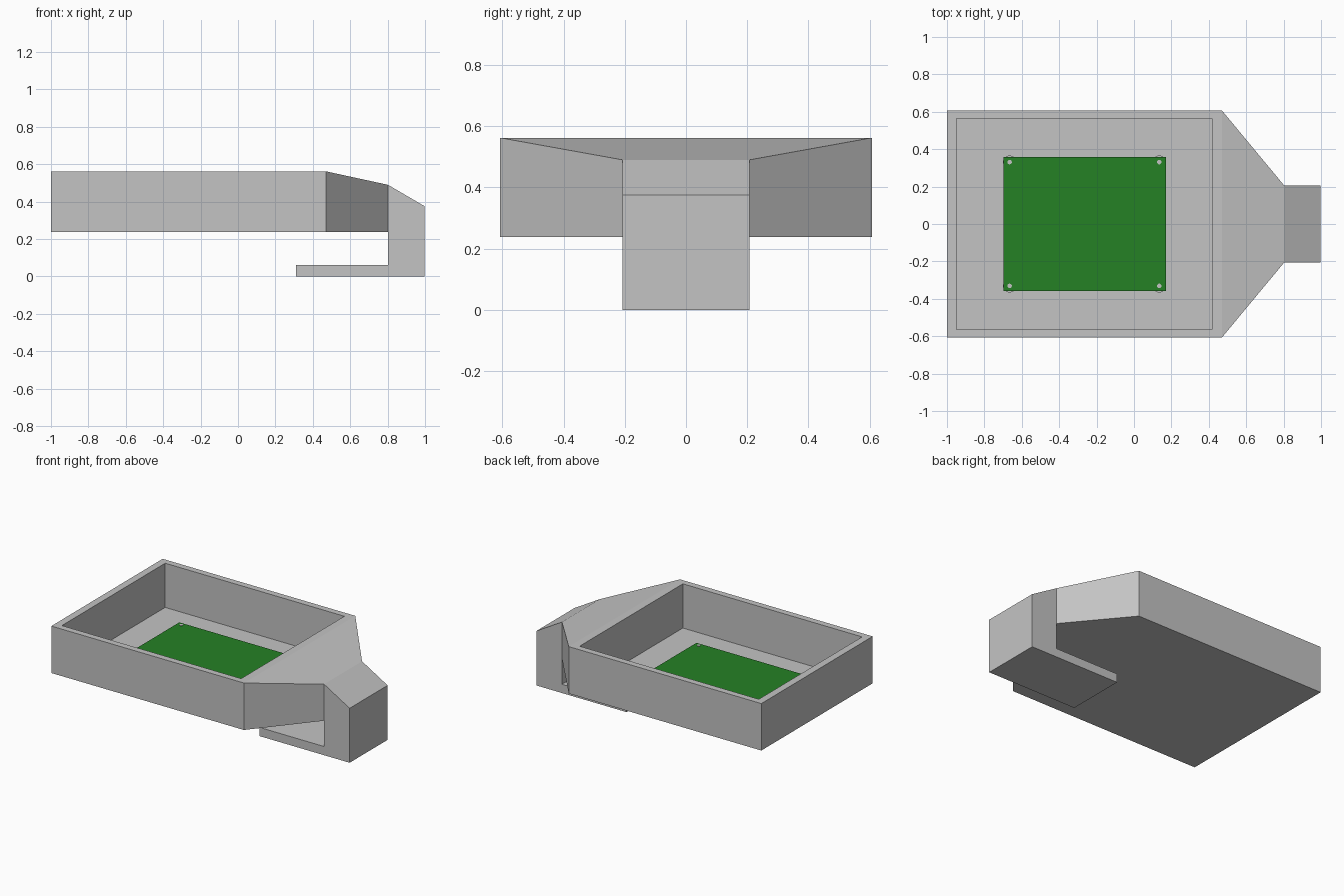
import bpy, bmesh

if "Cube" in bpy.data.objects:
    bpy.data.objects.remove(bpy.data.objects["Cube"])


def material(name, rgb):
    m = bpy.data.materials.new(name)
    m.diffuse_color = (*rgb, 1)
    m.use_nodes = True
    m.node_tree.nodes["Principled BSDF"].inputs["Base Color"].default_value = m.diffuse_color
    return m


GREY = material("light grey", (0.55, 0.55, 0.55))
GREEN = material("board green", (0.018, 0.22, 0.018))

FLOOR, BOARD_BOTTOM, BOARD_TOP = 0.257, 0.283, 0.30


def finish(name, bm, mat):
    bmesh.ops.remove_doubles(bm, verts=bm.verts[:], dist=1e-5)
    bmesh.ops.recalc_face_normals(bm, faces=bm.faces[:])
    mesh = bpy.data.meshes.new(name)
    bm.to_mesh(mesh)
    bm.free()
    mesh.materials.append(mat)
    ob = bpy.data.objects.new(name, mesh)
    bpy.context.collection.objects.link(ob)
    return ob


def cylinder(name, x, y, z0, z1, r):
    bpy.ops.mesh.primitive_cylinder_add(vertices=32, radius=r, depth=z1 - z0,
                                        location=(x, y, (z0 + z1) / 2))
    ob = bpy.context.object
    ob.name = name
    ob.data.materials.append(GREY)
    bpy.ops.object.shade_smooth_by_angle()


# Case: open tray, tapered neck and hooked clip in one shell
bm = bmesh.new()


def face(points):
    bm.faces.new([bm.verts.new(p) for p in points])


def section(x, w, top):
    return [(x, -w, 0.238), (x, w, 0.238), (x, w, top), (x, -w, top)]


def loop(x0, x1, w, z):
    return [(x0, -w, z), (x1, -w, z), (x1, w, z), (x0, w, z)]


def bridge(a, b, skip=()):
    n = len(a)
    for i in range(n):
        if i not in skip:
            j = (i + 1) % n
            face([a[i], a[j], b[j], b[i]])


back, shoulder, neck = section(-1, 0.607, 0.562), section(0.47, 0.607, 0.562), section(0.802, 0.207, 0.49)
face(back)
bridge(back, shoulder, skip=(2,))      # tray walls and underside, open top
bridge(shoulder, neck)                 # taper

# Tray rim, inner walls and floor
rim_out = loop(-1, 0.47, 0.607, 0.562)
rim_in = loop(-0.95, 0.418, 0.563, 0.562)
floor = loop(-0.95, 0.418, 0.563, FLOOR)
bridge(rim_out, rim_in)
bridge(rim_in, floor)
face(floor)

# Hooked clip from its side profile; the side joining the neck stays open
profile = [(0.802, 0.238), (0.802, 0.49), (0.997, 0.376), (0.997, 0),
           (0.31, 0), (0.31, 0.06), (0.802, 0.06)]
sides = [[(x, s * 0.207, z) for x, z in profile] for s in (-1, 1)]
for s in sides:
    face(s)
bridge(*sides, skip=(0,))
finish("case", bm, GREY)

# Circuit board
bm = bmesh.new()
bmesh.ops.create_cube(bm, size=1)
for v in bm.verts:
    v.co = (-0.264 + v.co.x * 0.868, v.co.y * 0.714,
            BOARD_TOP if v.co.z > 0 else BOARD_BOTTOM)
finish("circuit_board", bm, GREEN)

# Standoffs with locating pins through the board corners
for x in (-0.665, 0.135):
    for y in (-0.331, 0.331):
        cylinder("standoff", x, y, FLOOR, BOARD_BOTTOM, 0.035)
        cylinder("pin", x, y, BOARD_BOTTOM, BOARD_TOP + 0.003, 0.012)
